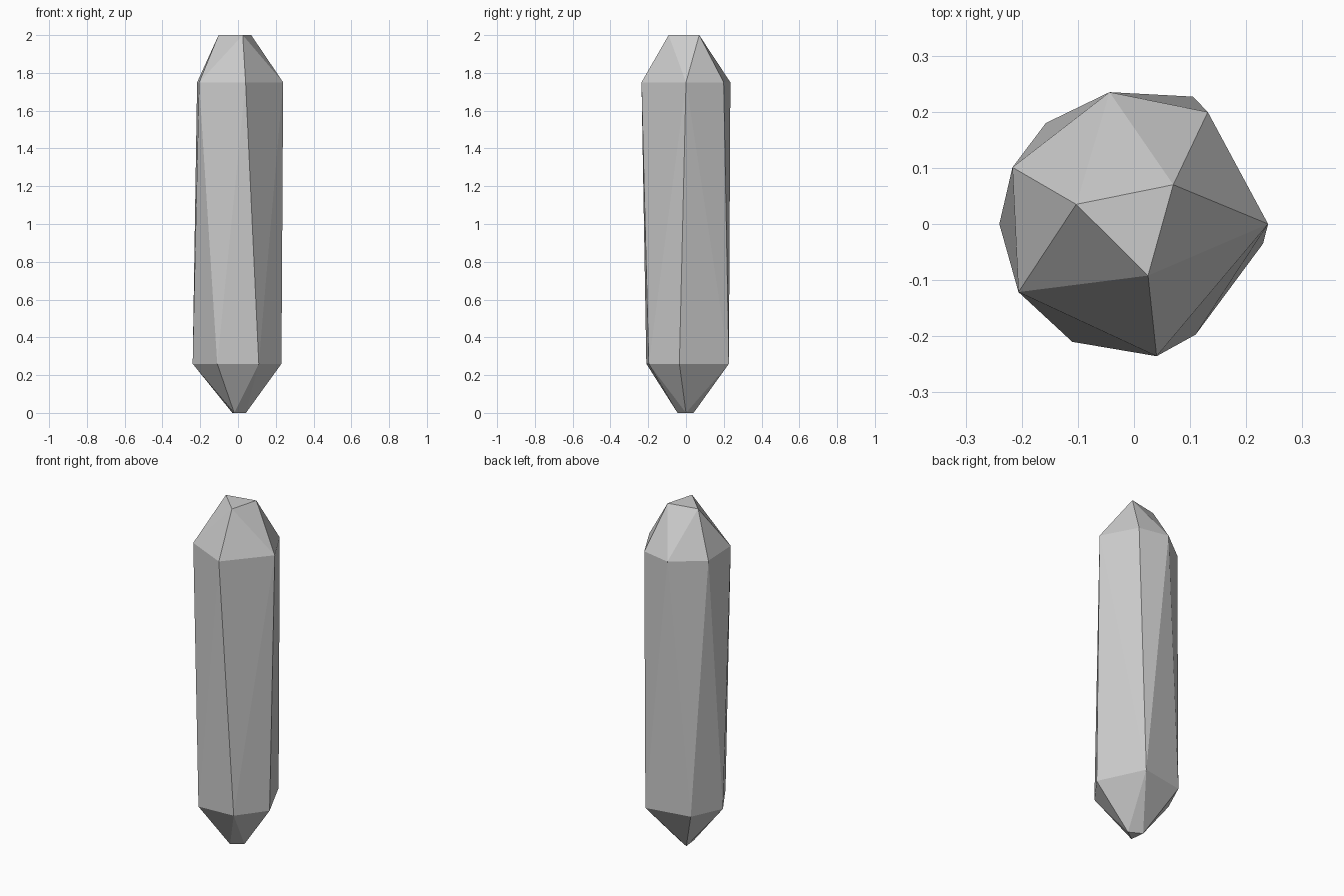
import bpy, bmesh
from math import cos, sin, radians

if "Cube" in bpy.data.objects:
    bpy.data.objects.remove(bpy.data.objects["Cube"])


def ring(points, z):
    return [(x, y, z) for x, y in points]


def polar(radius, angles):
    return [(radius * cos(radians(a)), radius * sin(radians(a))) for a in angles]


# Crystal cross-sections: small tip, twisted six-sided shaft, larger tip
bottom_tip = ring([(0.042, 0.0), (-0.03, 0.04), (-0.02, -0.045)], 0)
lower_ring = ring([(0.23, -0.035), (0.105, 0.227), (-0.157, 0.18),
                   (-0.24, 0.0), (-0.11, -0.21), (0.11, -0.197)], 0.26)
upper_ring = ring(polar(0.239, (0, 56.6, 100.5, 155, 210.5, 279.7)), 1.75)
top_tip = ring([(0.07, 0.07), (-0.103, 0.035), (0.025, -0.092)], 2)

# Faceted shell wrapped around the sections
bm = bmesh.new()
for co in bottom_tip + lower_ring + upper_ring + top_tip:
    bm.verts.new(co)
bmesh.ops.convex_hull(bm, input=bm.verts[:])
bmesh.ops.recalc_face_normals(bm, faces=bm.faces[:])

mesh = bpy.data.meshes.new("crystal")
bm.to_mesh(mesh)
bm.free()
bpy.context.collection.objects.link(bpy.data.objects.new("crystal", mesh))
